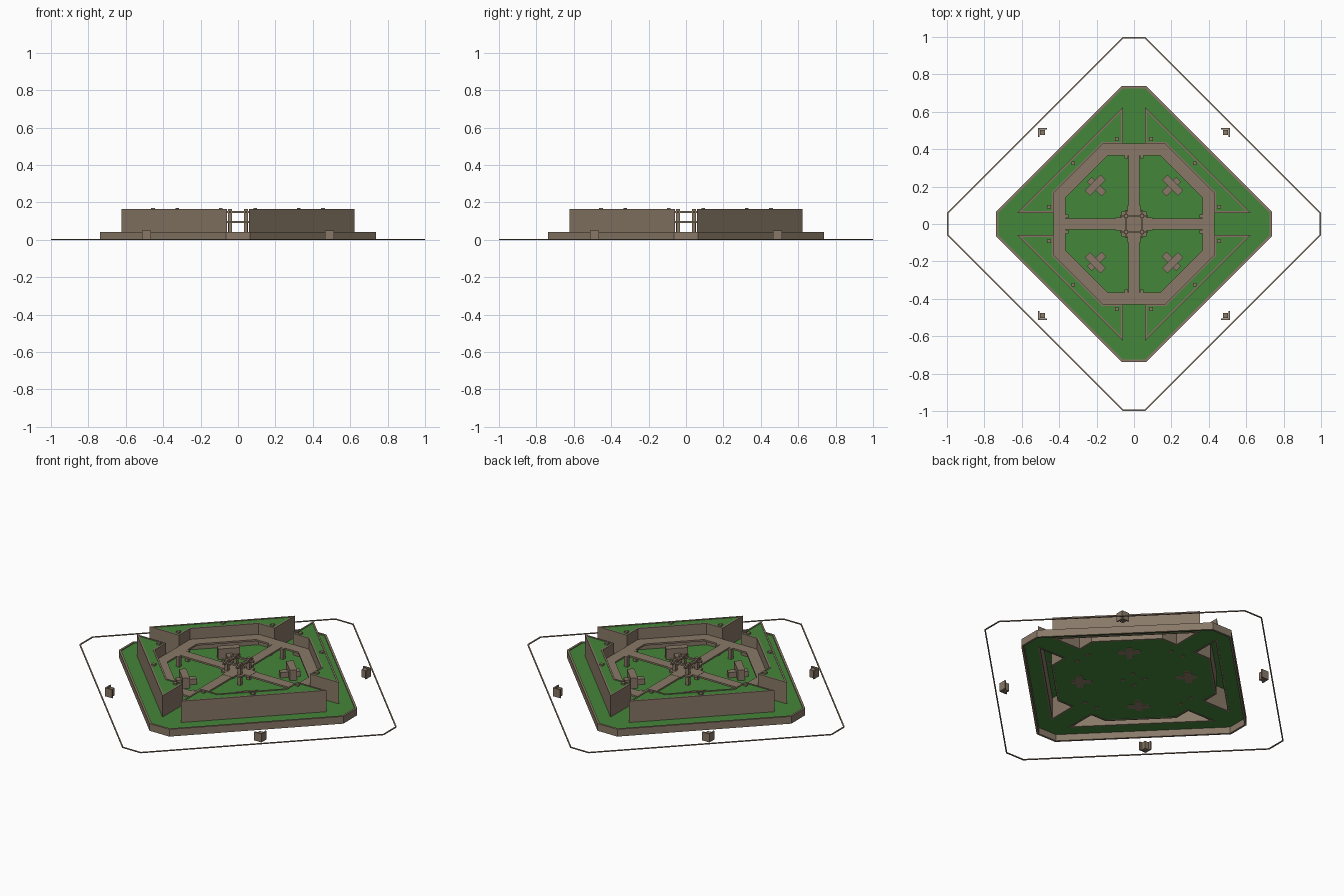
import bpy, bmesh, math
from mathutils import Vector, Matrix

if "Cube" in bpy.data.objects:
    bpy.data.objects.remove(bpy.data.objects["Cube"])


def material(name, rgb):
    m = bpy.data.materials.new(name)
    m.diffuse_color = (*rgb, 1)
    m.use_nodes = True
    m.node_tree.nodes["Principled BSDF"].inputs["Base Color"].default_value = m.diffuse_color
    return m


STONE = material("brown_stone", (0.25, 0.19, 0.135))
GRASS = material("grass_green", (0.06, 0.24, 0.043))


def finish(bm, name, mat, recalc=True):
    if recalc:
        bmesh.ops.recalc_face_normals(bm, faces=bm.faces)
    me = bpy.data.meshes.new(name)
    bm.to_mesh(me)
    bm.free()
    me.materials.append(mat)
    ob = bpy.data.objects.new(name, me)
    bpy.context.collection.objects.link(ob)
    return ob


def turned(pts, k):
    r = Matrix.Rotation(k * math.pi / 2, 2)
    return [r @ Vector(p) for p in pts]


def octagon(a, b):
    # anticlockwise octagon with flat ends of half width a at distance b
    return [p for k in range(4) for p in turned([(b, -a), (b, a)], k)]


def inset(pts, t):
    # mitred inward offset of an anticlockwise outline
    out, n = [], len(pts)
    for i in range(n):
        p, c, q = Vector(pts[i - 1]), Vector(pts[i]), Vector(pts[(i + 1) % n])
        d1, d2 = (c - p).normalized(), (q - c).normalized()
        n1, n2 = Vector((-d1.y, d1.x)), Vector((-d2.y, d2.x))
        out.append(c + (n1 + n2) * t / (1 + n1.dot(n2)))
    return out


def ring(name, pts, t, z0, z1, mat=STONE):
    # closed wall following an outline
    bm = bmesh.new()
    inner = inset(pts, t)
    loops = [[bm.verts.new((p[0], p[1], z)) for p in o]
             for o, z in ((pts, z0), (pts, z1), (inner, z1), (inner, z0))]
    n = len(pts)
    for a in range(4):
        A, B = loops[a], loops[(a + 1) % 4]
        for i in range(n):
            j = (i + 1) % n
            bm.faces.new((A[i], A[j], B[j], B[i]))
    return finish(bm, name, mat)


def sheet(name, outlines, z, mat=GRASS):
    # flat lawn, first outline is the border and the rest are holes
    bm = bmesh.new()
    edges = []
    for o in outlines:
        vs = [bm.verts.new((p[0], p[1], z)) for p in o]
        edges += [bm.edges.new((vs[i - 1], vs[i])) for i in range(len(vs))]
    bmesh.ops.triangle_fill(bm, use_beauty=True, edges=edges, normal=(0, 0, 1))
    for f in bm.faces:
        f.normal_update()
        if f.normal.z < 0:
            f.normal_flip()
    return finish(bm, name, mat, False)


def box(name, x, y, sx, sy, z0, z1, angle=0, mat=STONE):
    bm = bmesh.new()
    m = (Matrix.Translation((x, y, (z0 + z1) / 2)) @ Matrix.Rotation(angle, 4, 'Z')
         @ Matrix.Diagonal((sx, sy, z1 - z0, 1)))
    bmesh.ops.create_cube(bm, size=1, matrix=m)
    return finish(bm, name, mat)


FLOOR, LOW, DECK, TOP = 0.038, 0.036, 0.1, 0.165

# outer boundary kerb and raised base
ring("boundary_kerb", octagon(0.06, 1.0), 0.007, 0, 0.005)
base = octagon(0.065, 0.737)
ring("base_wall", base, 0.012, 0, 0.043)

# four raised corner terraces
terrace = [(0.06, 0.622), (0.06, 0.43), (0.165, 0.43), (0.43, 0.165),
           (0.43, 0.06), (0.622, 0.06)]
terraces = [turned(terrace, k) for k in range(4)]
sheet("ground_lawn", [base] + terraces, FLOOR)
for t in terraces:
    ring("terrace_wall", t, 0.009, LOW, TOP)
    sheet("terrace_lawn", [t], TOP - 0.003)

# octagonal walkway
ring("walkway", octagon(0.165, 0.43), 0.063, DECK - 0.01, DECK)

for k in range(4):
    a = k * math.pi / 2

    def at(x, y):
        return turned([(x, y)], k)[0]

    # bollards on the terraces
    for p in ((0.092, 0.455), (0.325, 0.325), (0.455, 0.092)):
        box("bollard", *at(*p), 0.02, 0.02, TOP - 0.004, TOP + 0.006, a)
    # bridge to the centre with its supports
    box("bridge", *at(0.225, 0), 0.29, 0.06, DECK - 0.01, DECK, a)
    for s in (-1, 1):
        box("walkway_post", *at(0.36, 0.042 * s), 0.02, 0.02, LOW, DECK, a)
    # stepped shelter, set diagonally
    d = a + math.pi / 4
    box("shelter_core", *at(0.2, 0.2), 0.11, 0.035, LOW, 0.07, d)
    box("shelter_bar", *at(0.207, 0.207), 0.04, 0.12, LOW, 0.1, d)
    # central tower posts and upper beams
    box("tower_post", *at(0.043, 0.043), 0.02, 0.02, LOW, TOP, a)
    box("tower_beam", *at(0.043, 0), 0.012, 0.15, 0.143, 0.153, a)
    # central platform wings
    box("platform_wing", *at(0.082, 0), 0.036, 0.07, DECK - 0.011, DECK + 0.001, a)
    # outer corner boxes with L-shaped guard walls
    box("corner_box", *at(0.49, 0.49), 0.026, 0.026, 0, 0.045, a)
    box("corner_guard_x", *at(0.51, 0.49), 0.008, 0.048, 0, 0.05, a)
    box("corner_guard_y", *at(0.49, 0.51), 0.048, 0.008, 0, 0.05, a)

# square platform frame and roof ring in the centre
s = 0.066
ring("platform_frame", [(-s, -s), (s, -s), (s, s), (-s, s)], 0.036, DECK - 0.01, DECK)
box("centre_plate", 0, 0, 0.06, 0.06, DECK - 0.01, DECK)
